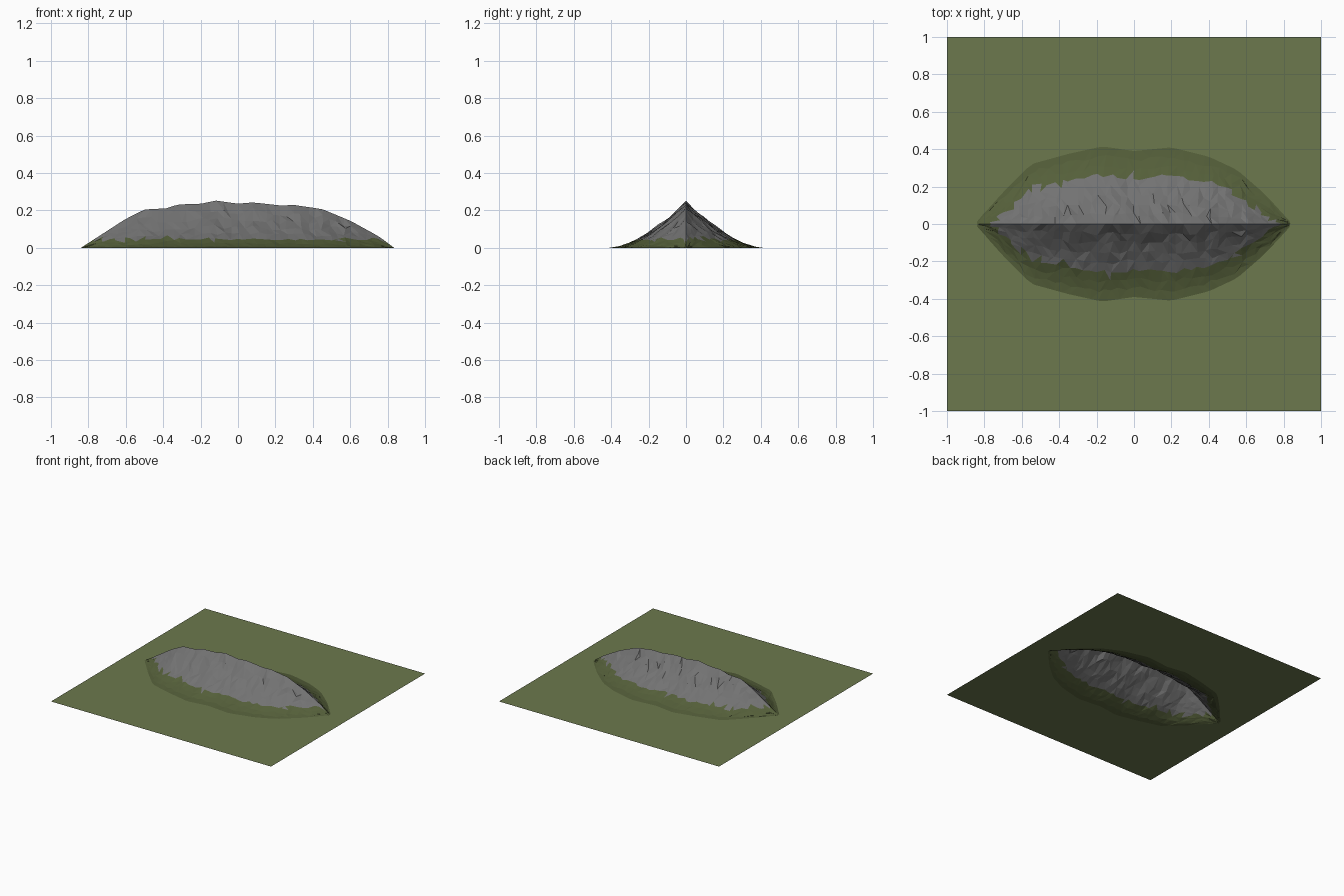
import bpy, bmesh, math, random

if "Cube" in bpy.data.objects:
    bpy.data.objects.remove(bpy.data.objects["Cube"])

random.seed(4)
COLS, ROWS = 44, 8
X0, X1 = -0.84, 0.835

# (x, crest height) and (x, half width of the foot)
CREST = [(-0.84, 0), (-0.6, .155), (-0.5, .205), (-0.37, .212), (-0.33, .232), (-0.2, .235),
         (-0.12, .253), (0, .236), (.08, .243), (.25, .224), (.28, .232), (.45, .207),
         (.6, .145), (.75, .063), (.835, 0)]
FOOT = [(-0.84, .012), (-0.7, .17), (-0.55, .32), (-0.35, .375), (-0.17, .415), (0, .39),
        (.2, .41), (.4, .36), (.55, .29), (.7, .16), (.835, .012)]


def lerp(table, x):
    for (xa, a), (xb, b) in zip(table, table[1:]):
        if x <= xb:
            return a + (b - a) * (x - xa) / (xb - xa)
    return table[-1][1]


def material(name, rgb):
    m = bpy.data.materials.new(name)
    m.diffuse_color = (*rgb, 1)
    m.use_nodes = True
    m.node_tree.nodes["Principled BSDF"].inputs["Base Color"].default_value = m.diffuse_color
    return m


def finish(name, bm, mats):
    me = bpy.data.meshes.new(name)
    bm.normal_update()
    bm.to_mesh(me)
    bm.free()
    for m in mats:
        me.materials.append(m)
    ob = bpy.data.objects.new(name, me)
    bpy.context.collection.objects.link(ob)
    return ob


grass = material("grass", (0.15, 0.19, 0.075))
dark_grass = material("dark_grass", (0.09, 0.115, 0.042))
rock = material("rock", (0.17, 0.17, 0.17))

xs = [X0 + (X1 - X0) * i / COLS for i in range(COLS + 1)]
foot = [lerp(FOOT, x) for x in xs]

# Ridge: sharp crest, concave slopes, rock above a ragged grass line
bm = bmesh.new()
crest = [bm.verts.new((x, 0, lerp(CREST, x))) for x in xs]
for side in (1, -1):
    rows = [crest]
    for r in range(1, ROWS + 1):
        t = r / ROWS
        line = []
        for i, x in enumerate(xs):
            inner = 0 < i < COLS and r < ROWS
            dx = random.uniform(-.011, .011) if inner else 0
            dt = random.uniform(-.03, .03) if inner else 0
            h = lerp(CREST, x + dx) * (1 - t - dt) ** 1.65
            h *= random.uniform(.93, 1.07) if inner else 1
            line.append(bm.verts.new((x + dx, side * foot[i] * (t + dt), h)))
        rows.append(line)
    for a, b in zip(rows, rows[1:]):
        for i in range(COLS):
            q = [a[i], b[i], b[i + 1], a[i + 1]]
            if side < 0:
                q.reverse()
            k = random.randint(0, 1)
            for tri in ((q[k], q[k + 1], q[k + 2]), (q[k], q[k + 2], q[(k + 3) % 4])):
                f = bm.faces.new(tri)
                z = f.calc_center_median().z
                f.material_index = 0 if z > .046 + random.uniform(-.008, .008) else 1
finish("ridge", bm, [rock, dark_grass])

# Ground: flat square, open beneath the ridge
bm = bmesh.new()
edges = {}
for side in (1, -1):
    inner = [bm.verts.new((x, side * w, 0)) for x, w in zip(xs, foot)]
    outer = [bm.verts.new((-1 + 2 * i / COLS, side, 0)) for i in range(COLS + 1)]
    for i in range(COLS):
        q = [inner[i], inner[i + 1], outer[i + 1], outer[i]]
        bm.faces.new(q if side > 0 else q[::-1])
    edges[side] = inner, outer
for end in (0, -1):
    q = [edges[1][0][end], edges[1][1][end], edges[-1][1][end], edges[-1][0][end]]
    bm.faces.new(q if end == 0 else q[::-1])
finish("ground", bm, [grass])
